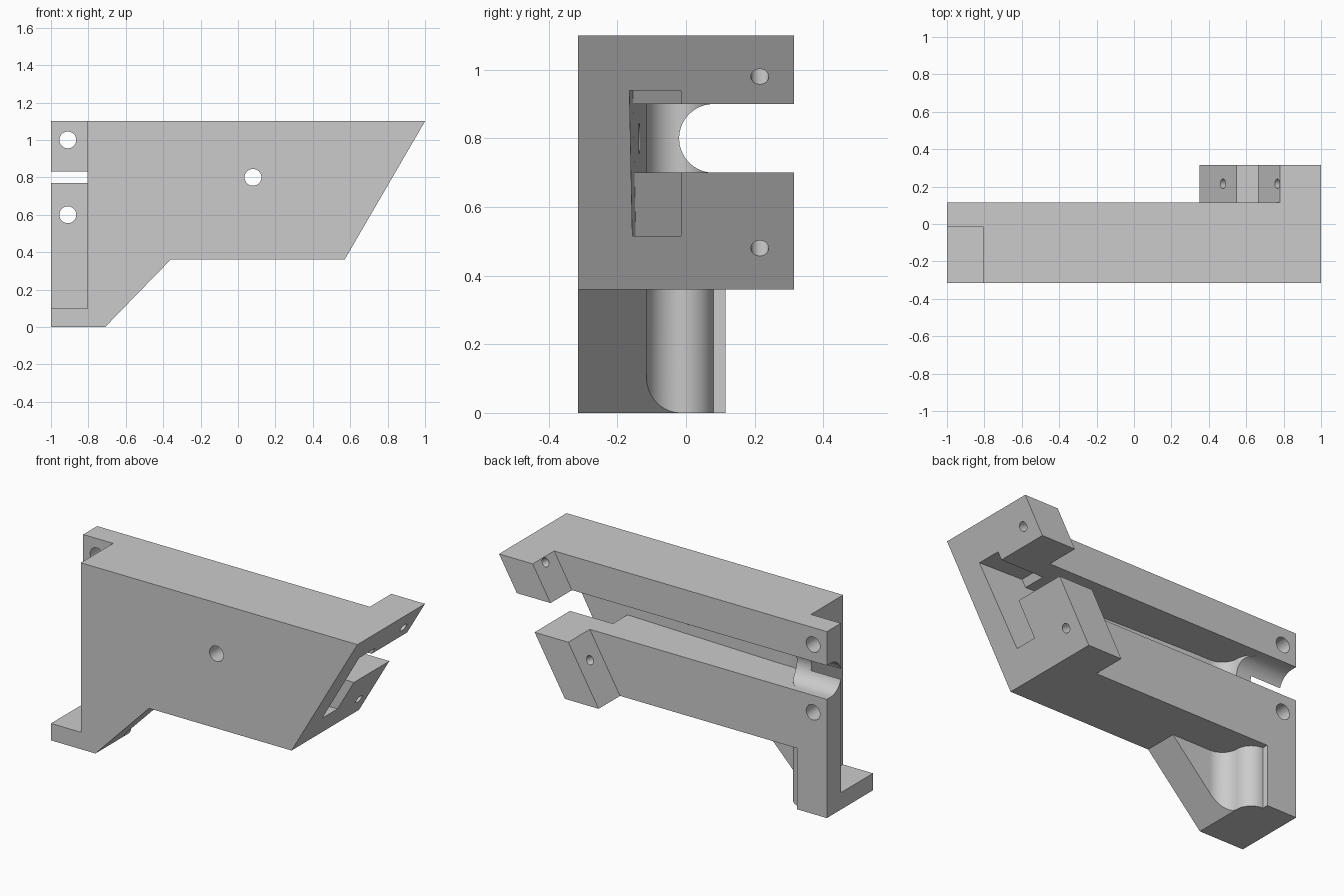
import bpy, math
from mathutils import Vector

if "Cube" in bpy.data.objects:
    bpy.data.objects.remove(bpy.data.objects["Cube"])

grey = bpy.data.materials.new("plain grey")
grey.use_nodes = True
colour = (0.6, 0.6, 0.6, 1)
grey.diffuse_color = colour
grey.node_tree.nodes["Principled BSDF"].inputs["Base Color"].default_value = colour

FRONT, WEB, BACK = -0.315, -0.115, 0.115      # y planes
REAR = 0.315                                  # back of the flange
SLOT_LOW, SLOT_HIGH = 0.7, 0.9
UNDER, TOP = 0.36, 1.1
SLOPE = 0.43 / (TOP - UNDER)                  # lean of the right end


def slant(z):
    return 0.57 + (z - UNDER) * SLOPE


def add(name, verts, faces):
    mesh = bpy.data.meshes.new(name)
    mesh.from_pydata(verts, [], faces)
    import bmesh
    bm = bmesh.new()
    bm.from_mesh(mesh)
    bmesh.ops.recalc_face_normals(bm, faces=bm.faces)
    bm.to_mesh(mesh)
    bm.free()
    ob = bpy.data.objects.new(name, mesh)
    bpy.context.collection.objects.link(ob)
    mesh.materials.append(grey)
    return ob


def loft(name, start, end):
    n = len(start)
    sides = [(i, (i + 1) % n, (i + 1) % n + n, i + n) for i in range(n)]
    return add(name, start + end, [tuple(range(n)), tuple(range(n, 2 * n))] + sides)


def prism(name, outline, axis, lo, hi):
    def place(p, d):
        q = list(p)
        q.insert("xyz".index(axis), d)
        return tuple(q)
    return loft(name, [place(p, lo) for p in outline], [place(p, hi) for p in outline])


def arc(cx, cy, r, a0, a1, steps=16):
    angles = [math.radians(a0 + (a1 - a0) * i / steps) for i in range(steps + 1)]
    return [(cx + r * math.cos(a), cy + r * math.sin(a)) for a in angles]


def hole(centre, direction, r, length):
    d = Vector(direction).normalized()
    u = Vector((0, 1, 0)) if abs(d.y) < 0.5 else Vector((1, 0, 0))
    v = d.cross(u)
    ring = [u * a + v * b for a, b in arc(0, 0, r, 0, 360 * 31 / 32, 31)]
    c = Vector(centre)
    return loft("hole_cutter", [tuple(c + p - d * length) for p in ring],
                [tuple(c + p + d * length) for p in ring])


# Plate silhouette, full depth
bracket = prism("bracket", [(-1, 0), (-0.71, 0), (-0.36, UNDER), (0.57, UNDER),
                            (1, TOP), (-1, TOP)], "y", FRONT, REAR)
cutters = []

# Clear the rear except for the leaning flange
cutters.append(prism("rear_cutter", [(-2, -1), (slant(-1) - 0.22, -1),
                                     (slant(2) - 0.22, 2), (-2, 2)], "y", BACK, 1))

# Front corner notch, leaving a foot and a tab
cutters.append(prism("notch_cutter", [(-2, -1), (-0.805, -1), (-0.805, -0.015),
                                      (-2, -0.015)], "z", 0.1, 2))

# S-shaped recess below the lower bar and through the slot
curve = arc(-0.61, -0.015, 0.1, 270, 180) + arc(-0.805, -0.015, 0.095, 0, 90)[1:]
recess = [(2, WEB)] + curve + [(-0.805, 1), (2, 1)]
cutters.append(prism("under_cutter", recess, "z", -1, UNDER))
cutters.append(prism("slot_cutter", recess, "z", SLOT_LOW, SLOT_HIGH))

# Round-ended slot through the tab
u_slot = [(1, SLOT_LOW), (1, SLOT_HIGH)] + arc(0.08, 0.8, 0.1, 90, 270, 32)
cutters.append(prism("tab_slot_cutter", u_slot, "x", -2, -0.5))


# Tapered pocket entering from the leaning end
def ramp(x):
    return -0.165 + (0.91 - x) * 0.035


def pocket_ring(shift):
    pts = []
    for z in (0.515, 0.94):
        x = slant(z) + shift
        side = [(x, ramp(x), z), (x, -0.015, z)]
        pts += side if z < SLOT_LOW else side[::-1]
    return pts


cutters.append(loft("pocket_cutter", pocket_ring(-0.28), pocket_ring(0.2)))

# Long shallow taper on the slot's inner wall
cutters.append(prism("taper_cutter", [(-0.5, WEB - 0.0005), (1.2, ramp(1.2)), (1.2, 0),
                                      (-0.5, 0)], "z", SLOT_LOW, SLOT_HIGH))

# Bolt holes
cutters.append(hole((0.08, -0.2, 0.8), (0, 1, 0), 0.045, 0.2))
for z in (0.6, 1.0):
    cutters.append(hole((-0.91, 0.05, z), (0, 1, 0), 0.045, 0.2))
for z in (0.48, 0.98):
    cutters.append(hole((slant(z), 0.215, z), (1, 0, -SLOPE), 0.026, 0.25))

for c in cutters:
    c.hide_render = True
    mod = bracket.modifiers.new(c.name, "BOOLEAN")
    mod.operation = "DIFFERENCE"
    mod.solver = "EXACT"
    mod.object = c

# Bake the cuts and drop the cutters
bpy.context.view_layer.update()
baked = bpy.data.meshes.new_from_object(
    bracket.evaluated_get(bpy.context.evaluated_depsgraph_get()))
bracket.modifiers.clear()
bracket.data = baked
for c in cutters:
    bpy.data.objects.remove(c)

bpy.ops.object.select_all(action="DESELECT")
bracket.select_set(True)
bpy.context.view_layer.objects.active = bracket
bpy.ops.object.shade_smooth_by_angle(angle=math.radians(30))
